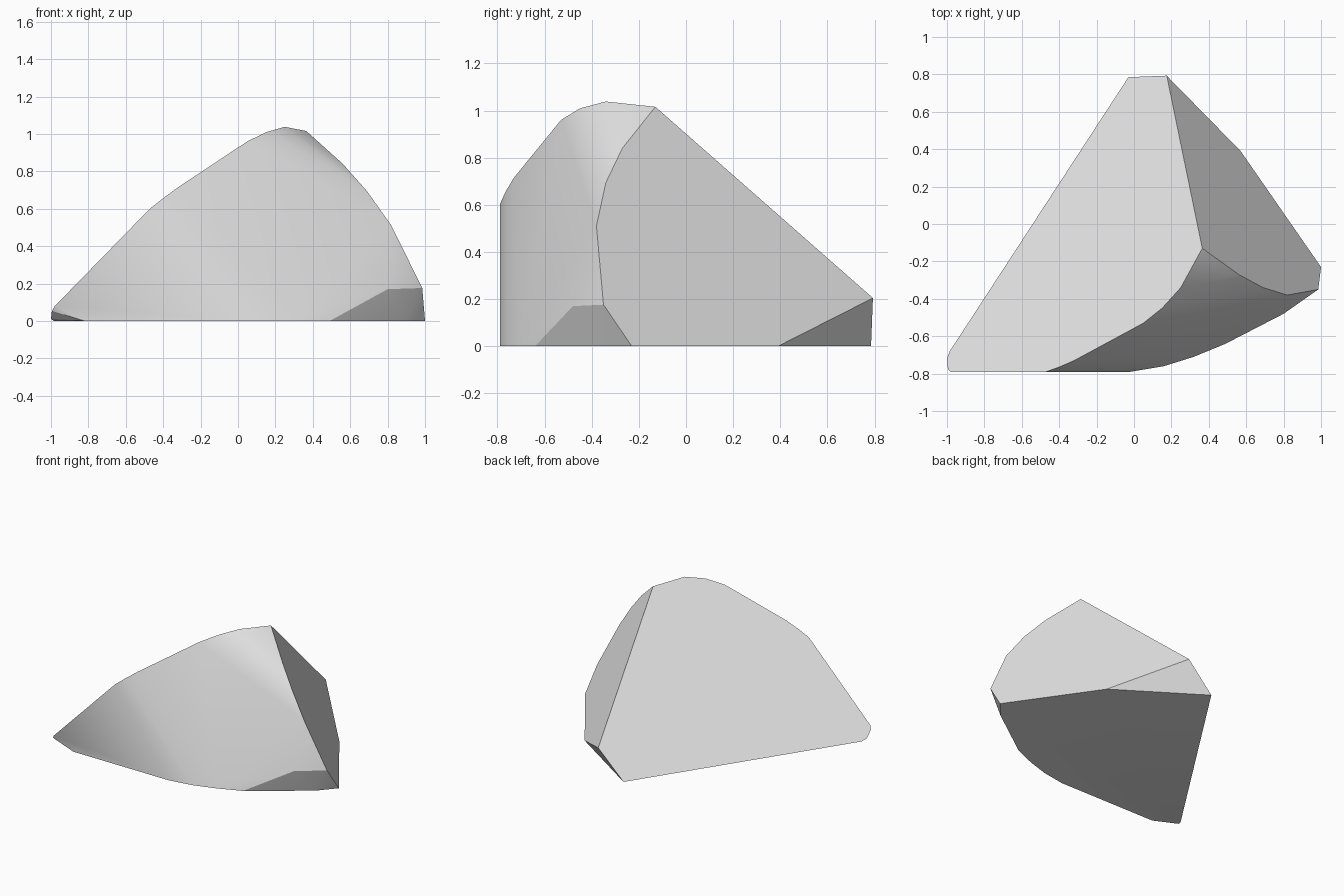
import bpy
import bmesh
import math

if "Cube" in bpy.data.objects:
    bpy.data.objects.remove(bpy.data.objects["Cube"])

# The rock is a convex boulder with two large flat cuts and a rounded front.


def snap(z):
    return 0.0 if z < 0.004 else z


def on_slope(x, y):
    """Point on the large sloping cut (faces left, back and up)."""
    return (x, y, snap(0.555 + 1.024 * x - 0.668 * y))


def on_side(x, y):
    """Point on the steep cut (faces right and back)."""
    return (x, y, snap((0.521 - 0.62 * x - 0.43 * y) / 0.345))


# Outline of the sloping cut
slope_rim = [(-0.03, 0.785), (0.175, 0.793), (0.365, -0.13), (0.25, -0.34),
             (0.15, -0.45), (0.05, -0.53), (-0.32, -0.73), (-0.40, -0.765),
             (-0.47, -0.79), (-0.98, -0.79), (-0.995, -0.775), (-1.0, -0.72)]

# Outline of the steep side cut
side_rim = [(0.56, -0.27), (0.69, -0.34), (0.82, -0.38), (0.985, -0.35),
            (1.0, -0.23), (0.57, 0.39)]

# Outline of the flat base along the curved front
base_rim = [(-0.985, -0.68), (-0.82, -0.785), (-0.02, -0.79), (0.16, -0.76),
            (0.32, -0.71), (0.49, -0.64), (0.89, -0.355)]

points = [on_slope(*p) for p in slope_rim]
points += [on_side(*p) for p in side_rim]
points += [(x, y, 0.0) for x, y in base_rim]
points.append((0.80, -0.48, 0.17))  # bulge above the chipped lower corner

# Wrap the outlines in a hull and merge the flat areas
bm = bmesh.new()
for p in points:
    bm.verts.new(p)
hull = bmesh.ops.convex_hull(bm, input=bm.verts[:])
loose = {g for g in hull["geom_interior"] + hull["geom_unused"]
         if isinstance(g, bmesh.types.BMVert)}
bmesh.ops.delete(bm, geom=list(loose), context="VERTS")
bmesh.ops.dissolve_limit(bm, angle_limit=math.radians(1.0),
                         verts=bm.verts[:], edges=bm.edges[:])
bmesh.ops.recalc_face_normals(bm, faces=bm.faces[:])

mesh = bpy.data.meshes.new("rock")
bm.to_mesh(mesh)
bm.free()
rock = bpy.data.objects.new("rock", mesh)
bpy.context.collection.objects.link(rock)

# Stone colour
stone = bpy.data.materials.new("stone_grey")
stone.diffuse_color = (0.8, 0.8, 0.8, 1.0)
stone.use_nodes = True
stone.node_tree.nodes["Principled BSDF"].inputs["Base Color"].default_value = stone.diffuse_color
mesh.materials.append(stone)

# Soft front, crisp cuts
bpy.context.view_layer.objects.active = rock
rock.select_set(True)
bpy.ops.object.shade_smooth_by_angle(angle=math.radians(25))
